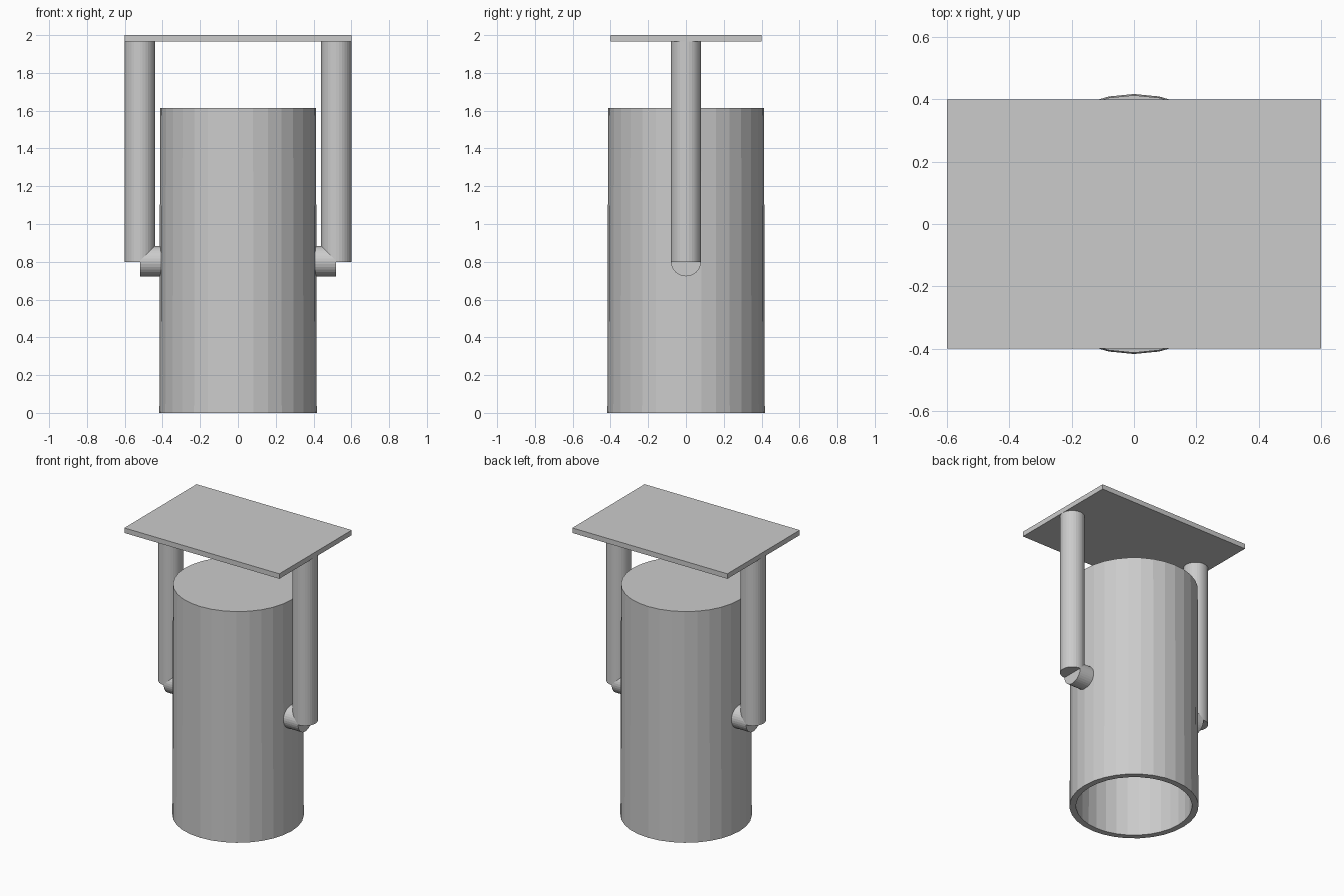
import bpy, bmesh, math
from mathutils import Matrix

if "Cube" in bpy.data.objects:
    bpy.data.objects.remove(bpy.data.objects["Cube"])

SEG = 32


def finish(name, bm):
    bmesh.ops.recalc_face_normals(bm, faces=bm.faces[:])
    mesh = bpy.data.meshes.new(name)
    bm.to_mesh(mesh)
    bm.free()
    obj = bpy.data.objects.new(name, mesh)
    bpy.context.collection.objects.link(obj)
    return obj


def rod(name, radius, length, matrix):
    bm = bmesh.new()
    bmesh.ops.create_cone(bm, cap_ends=True, segments=SEG, radius1=radius,
                          radius2=radius, depth=length, matrix=matrix)
    return finish(name, bm)


# Lamp housing: thick-walled can, closed on top and open below
bm = bmesh.new()
profile = [(0.413, 1.615), (0.417, 0.0), (0.375, 0.0), (0.371, 1.575)]
rings = [[bm.verts.new((r * math.cos(2 * math.pi * i / SEG),
                        r * math.sin(2 * math.pi * i / SEG), z))
          for i in range(SEG)] for r, z in profile]
for a, b in zip(rings, rings[1:]):
    for i in range(SEG):
        j = (i + 1) % SEG
        bm.faces.new((a[i], a[j], b[j], b[i]))
bm.faces.new(rings[0])
bm.faces.new(rings[-1])
finish("lamp_housing", bm)

# Yoke arms and pivot pins on both sides
for side, s in (("left", -1), ("right", 1)):
    rod(side + "_arm", 0.08, 1.165, Matrix.Translation((s * 0.52, 0, 1.3825)))
    rod(side + "_pivot_pin", 0.08, 0.12,
        Matrix.Translation((s * 0.46, 0, 0.803)) @ Matrix.Rotation(math.pi / 2, 4, 'Y'))

# Ceiling mounting plate
bm = bmesh.new()
bmesh.ops.create_cube(bm, size=1, matrix=Matrix.Translation((0, 0, 1.9825))
                      @ Matrix.Diagonal((1.2, 0.8, 0.035, 1)))
finish("mounting_plate", bm)
